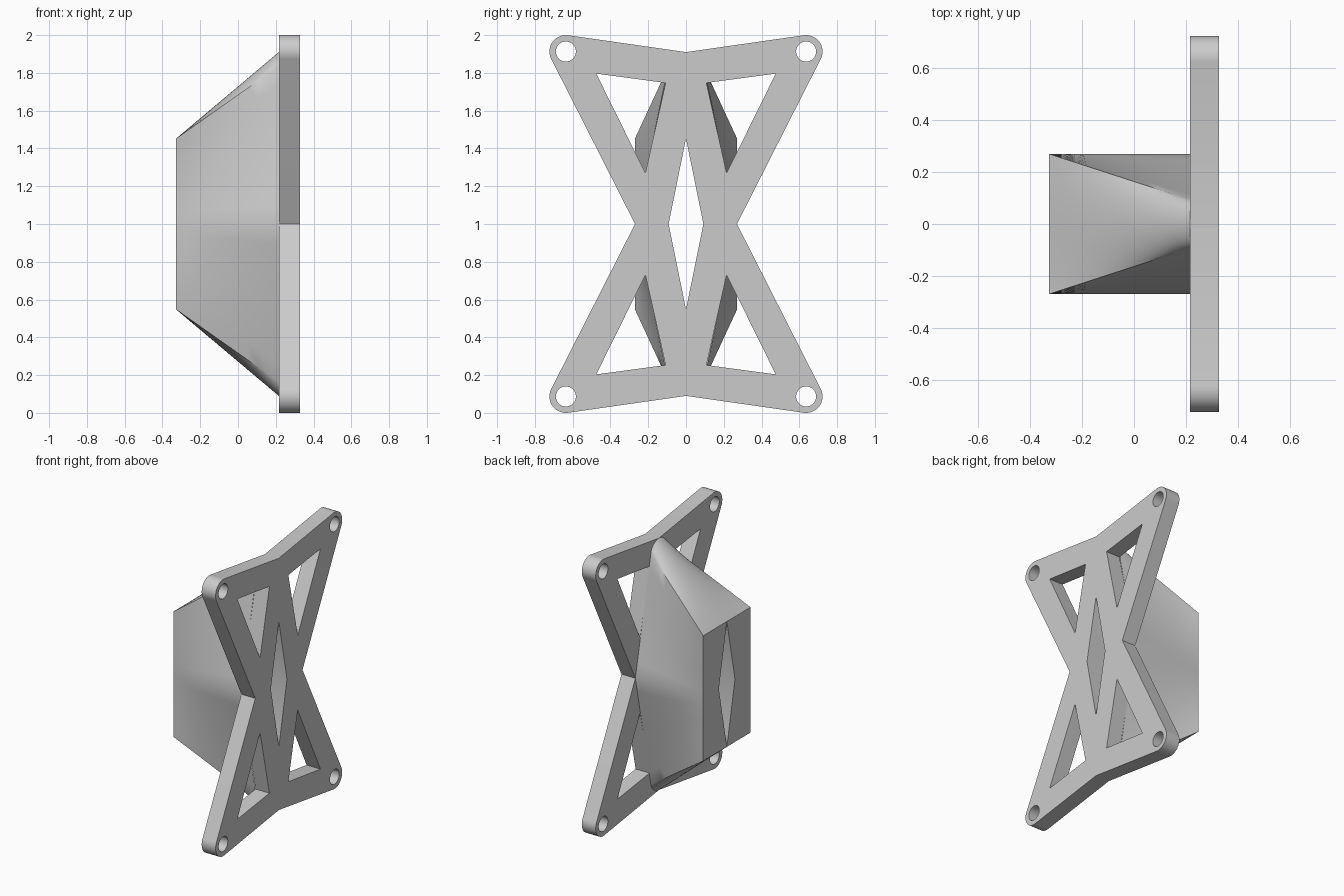
import bpy, bmesh, math
from mathutils import Vector

cube = bpy.data.objects.get("Cube")
if cube:
    bpy.data.objects.remove(cube, do_unlink=True)

# Sizes, in the (y, z) plane measured from the centre of the model
BACK, JOINT, FRONT = -0.327, 0.216, 0.327
WAIST, NOTCH = 0.27, 0.91
SLOT_W, SLOT_H = 0.092, 0.453
LUG, LUG_R, BOLT_R = Vector((0.636, 0.913)), 0.087, 0.053
CAP_R = 0.095
MID_Z = 1.0

grey = bpy.data.materials.new("plain_grey")
grey.use_nodes = True
colour = (0.6, 0.6, 0.6, 1)
grey.diffuse_color = colour
grey.node_tree.nodes["Principled BSDF"].inputs["Base Color"].default_value = colour


def arc(centre, r, start, end, n):
    return [Vector((centre[0] + r * math.cos(start + (end - start) * i / n),
                    centre[1] + r * math.sin(start + (end - start) * i / n)))
            for i in range(n + 1)]


def mirror_quarter(q):
    """Closed loop from a quarter that runs from the +y axis to the +z axis."""
    half = q + [Vector((-p.x, p.y)) for p in reversed(q[:-1])]
    return half + [Vector((p.x, -p.y)) for p in reversed(half[1:-1])]


def tangent_angle(point, centre, r, side):
    d = Vector(point) - centre
    return math.atan2(d.y, d.x) + side * math.acos(r / d.length)


def add_ring(bm, pts, x):
    return [bm.verts.new((x, p.x, p.y + MID_Z)) for p in pts]


def close_ring(bm, ring):
    return [bm.edges.new((a, b)) for a, b in zip(ring, ring[1:] + ring[:1])]


def bridge(bm, a, b):
    for i in range(len(a)):
        j = (i + 1) % len(a)
        bm.faces.new((a[i], a[j], b[j], b[i]))


def finish(bm, name):
    bmesh.ops.recalc_face_normals(bm, faces=bm.faces)
    mesh = bpy.data.meshes.new(name)
    bm.to_mesh(mesh)
    bm.free()
    mesh.materials.append(grey)
    ob = bpy.data.objects.new(name, mesh)
    bpy.context.collection.objects.link(ob)
    bpy.ops.object.select_all(action='DESELECT')
    ob.select_set(True)
    bpy.context.view_layer.objects.active = ob
    bpy.ops.object.shade_smooth_by_angle(angle=math.radians(30))
    return ob


slot = mirror_quarter([Vector((SLOT_W, 0)), Vector((0, SLOT_H))])

# Mounting plate: star outline with four lugs, bolt holes, windows and a slot
low = tangent_angle((WAIST, 0), LUG, LUG_R, 1)
high = tangent_angle((0, NOTCH), LUG, LUG_R, -1)
while low > high:
    low -= 2 * math.pi
outline = mirror_quarter([Vector((WAIST, 0))] + arc(LUG, LUG_R, low, high, 20)
                         + [Vector((0, NOTCH))])
window = [Vector(p) for p in ((0.108, 0.747), (0.475, 0.796), (0.215, 0.27))]
bolt = arc(LUG, BOLT_R, 0, 2 * math.pi, 32)[:-1]
loops = [outline, slot]
for sy in (1, -1):
    for sz in (1, -1):
        for hole in (window, bolt):
            loops.append([Vector((p.x * sy, p.y * sz)) for p in hole])

bm = bmesh.new()
edges = []
for pts in loops:
    edges += close_ring(bm, add_ring(bm, pts, JOINT))
bmesh.ops.triangle_fill(bm, edges=edges, use_beauty=True)
top = bmesh.ops.extrude_face_region(bm, geom=bm.faces[:])["geom"]
bmesh.ops.translate(bm, vec=(FRONT - JOINT, 0, 0),
                    verts=[v for v in top if isinstance(v, bmesh.types.BMVert)])
finish(bm, "mounting_plate")

# Tapered block: lofted from a round-ended diamond to a rectangle
SIDE, CAP, STEPS = 8, 12, 10
cap_centre = Vector((0, NOTCH - CAP_R))
cap = arc(cap_centre, CAP_R,
          tangent_angle((WAIST, 0), cap_centre, CAP_R, 1), math.pi / 2, CAP)
waist, corner = Vector((WAIST, 0)), Vector((WAIST, SLOT_H))
base = mirror_quarter([waist.lerp(cap[0], i / SIDE) for i in range(SIDE)] + cap)
rect = mirror_quarter([waist.lerp(corner, i / SIDE) for i in range(SIDE)]
                      + [corner.lerp(Vector((0, SLOT_H)), i / CAP)
                         for i in range(CAP + 1)])

bm = bmesh.new()
rings = []
for s in range(STEPS + 1):
    t = s / STEPS
    rings.append(add_ring(bm, [a.lerp(b, t) for a, b in zip(rect, base)],
                          BACK + (JOINT - BACK) * t))
for a, b in zip(rings, rings[1:]):
    bridge(bm, a, b)

# End face split around the slot, whose tips meet the rectangle's edges
slot_back, slot_front = add_ring(bm, slot, BACK), add_ring(bm, slot, JOINT)
bridge(bm, slot_back, slot_front)
n = len(rect)
quarter = n // 4
right, top_tip, left, low_tip = slot_back
end = rings[0]
bm.faces.new([end[(i - quarter) % n] for i in range(1, 2 * quarter)]
             + [top_tip, right, low_tip])
bm.faces.new([end[i] for i in range(quarter + 1, 3 * quarter)]
             + [low_tip, left, top_tip])
bmesh.ops.remove_doubles(bm, verts=bm.verts, dist=0.0001)
finish(bm, "tapered_block")
